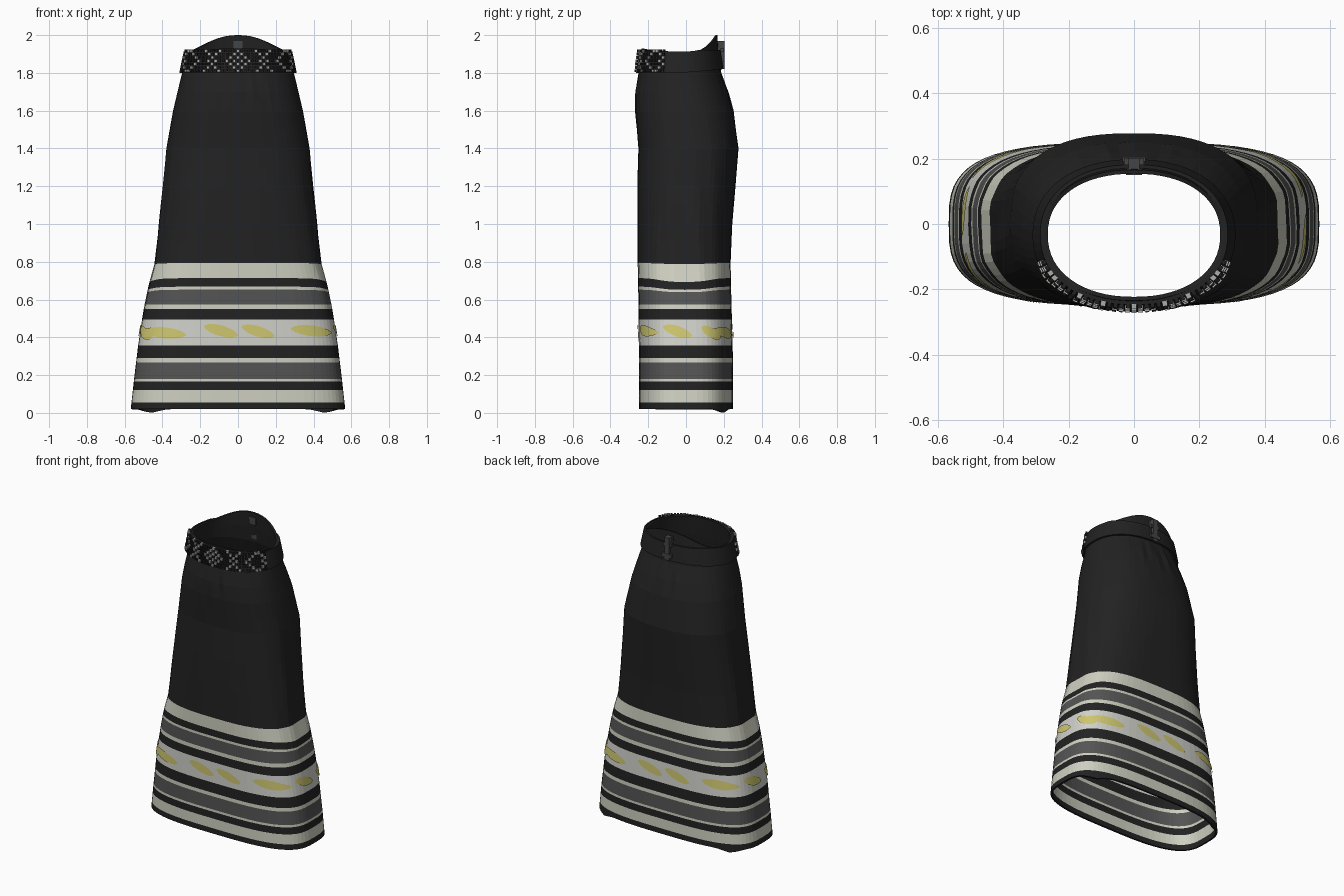
import bpy, bmesh, math
from math import sin, cos, pi
from mathutils import Vector, Matrix

if "Cube" in bpy.data.objects:
    bpy.data.objects.remove(bpy.data.objects["Cube"])


def material(name, rgb):
    m = bpy.data.materials.new(name)
    m.diffuse_color = (*rgb, 1)
    m.use_nodes = True
    m.node_tree.nodes["Principled BSDF"].inputs["Base Color"].default_value = m.diffuse_color
    return m


BLACK, CREAM, GREY, WHITE, YELLOW, BEAD, METAL = range(7)
MATS = [material("black cloth", (0.016, 0.016, 0.016)),
        material("cream stripe", (0.62, 0.63, 0.53)),
        material("grey stripe", (0.09, 0.09, 0.09)),
        material("white stripe", (0.64, 0.64, 0.60)),
        material("yellow motif", (0.62, 0.57, 0.16)),
        material("silver bead", (0.42, 0.42, 0.41)),
        material("dark metal", (0.06, 0.06, 0.06))]


def make(name, bm):
    me = bpy.data.meshes.new(name)
    bm.to_mesh(me)
    bm.free()
    for m in MATS:
        me.materials.append(m)
    ob = bpy.data.objects.new(name, me)
    bpy.context.collection.objects.link(ob)
    return ob


# Skirt sections: height, half width, front y, back y, squareness
SECTIONS = [(0.0, .570, -.250, .250, 3.2), (0.2, .548, -.250, .250, 3.2),
            (0.4, .523, -.250, .246, 3.2), (0.6, .490, -.252, .240, 3.1),
            (0.7, .472, -.254, .238, 3.0), (0.8, .440, -.256, .236, 2.9),
            (1.0, .420, -.258, .245, 2.7), (1.2, .397, -.258, .262, 2.6),
            (1.4, .378, -.252, .278, 2.5), (1.6, .343, -.268, .250, 2.4),
            (1.7, .320, -.266, .222, 2.3), (1.8, .296, -.250, .186, 2.2),
            (1.92, .274, -.235, .170, 2.2), (2.0, .268, -.235, .166, 2.2)]


def section(z):
    z = max(0.0, min(2.0, z))
    for a, b in zip(SECTIONS, SECTIONS[1:]):
        if z <= b[0]:
            f = (z - a[0]) / (b[0] - a[0])
            hw, yf, yb, n = [p + (q - p) * f for p, q in zip(a[1:], b[1:])]
            return hw, (yf + yb) / 2, (yb - yf) / 2, n


def surf(t, z, off=0.0):
    hw, yc, hd, n = section(z)
    c, s = cos(t), sin(t)
    return Vector((math.copysign(abs(c) ** (2 / n), c) * (hw + off),
                   yc + math.copysign(abs(s) ** (2 / n), s) * (hd + off), z))


def rim(t):
    # Waist edge: level in front, low at the sides, peaked at the back
    s = sin(t)
    return 1.91 + (.09 * s ** 3 if s > 0 else .02 * s * s)


SEG = 64


def loft(rows, bands):
    bm = bmesh.new()
    vs = [[bm.verts.new(p) for p in row] for row in rows]
    for i, band in enumerate(bands):
        for j in range(SEG):
            k = (j + 1) % SEG
            f = bm.faces.new((vs[i][j], vs[i][k], vs[i + 1][k], vs[i + 1][j]))
            f.material_index = band
    return bm


ANGLES = [2 * pi * j / SEG for j in range(SEG)]

# Stripes from hem upwards: lower edge and colour
STRIPES = [(.02, BLACK), (.055, CREAM), (.12, BLACK), (.165, CREAM), (.18, GREY),
           (.267, CREAM), (.29, BLACK), (.358, WHITE), (.495, BLACK), (.55, CREAM),
           (.575, GREY), (.652, CREAM), (.668, BLACK), (.713, CREAM)]
levels = STRIPES + [(z, BLACK) for z in
                    (.793, .9, 1.0, 1.1, 1.2, 1.3, 1.4, 1.5, 1.6, 1.65, 1.7, 1.75, 1.8)]


def cloth(t, z):
    if z == .02:  # hem sags at the rear corners
        z -= .02 * max(0, 1 - abs(abs(cos(t)) - .72) * 5) * (sin(t) > 0)
    side = cos(t) ** 8
    dz = -.022 * side * max(0, 1 - abs(z - .70) / .12)
    # Gathers under the belt, front and back, and soft folds at the sides
    gather = max(0, 1 - abs(z - 1.7) / .16) * abs(sin(t)) ** 10
    fold = max(0, 1 - abs(z - 1.0) / .7) * side
    off = .006 * gather * sin(t * 24 + z * 9) + .004 * fold * sin(t * 16 + z * 5)
    p = surf(t, z, off)
    p.z += dz
    return p


rows = [[cloth(t, z) for t in ANGLES] for z, _ in levels]
for f in (.5, 1):
    rows.append([surf(t, 1.8 + (rim(t) - 1.8) * f) for t in ANGLES])
skirt = make("skirt", loft(rows, [m for _, m in levels] + [BLACK]))
sol = skirt.modifiers.new("cloth thickness", "SOLIDIFY")
sol.thickness = .012
sol.offset = -1


# Belt wrapped round the waist
def belt_edges(t):
    s = sin(t)
    return 1.80 + .02 * max(0, s), min(rim(t) + .003, 1.922)


rows = []
for f, off in ((0, .002), (0, .015), (.5, .014), (1, .012), (1, .0)):
    rows.append([surf(t, lo + (hi - lo) * f, off)
                 for t in ANGLES for lo, hi in [belt_edges(t)]])
make("belt", loft(rows, [BLACK] * 4))


# Beadwork on the belt front: diamond in the middle, chevrons beside it
def bead_colour(k, r):
    k, r = abs(k), abs(r)
    if k <= 4:
        return BEAD if k + r in (1, 3) else BLACK
    return BEAD if (k - r) % 5 == 1 or (k + r) % 10 == 8 else BLACK


bm = bmesh.new()
# Even spacing along the belt, measured on a fine polyline
fine = [-pi / 2 + i * .002 for i in range(800)]
lengths = [0.0]
for a, b in zip(fine, fine[1:]):
    lengths.append(lengths[-1] + (surf(b, 1.865, .015) - surf(a, 1.865, .015)).length)
for k in range(-17, 18):
    i = min(range(len(fine)), key=lambda q: abs(lengths[q] - abs(k) * .0195))
    t = fine[i] if k >= 0 else -pi - fine[i]
    tangent = surf(t + .02, 1.865) - surf(t - .02, 1.865)
    turn = Matrix.Rotation(math.atan2(tangent.y, tangent.x), 4, 'Z')
    for r in range(-3, 4):
        col = bead_colour(k, r)
        size = .0155 if col == BEAD else .012
        p = surf(t, 1.864 + r * .0175, .017)
        new = bmesh.ops.create_cube(
            bm, size=size, matrix=Matrix.Translation(p) @ turn)
        for f in {f for v in new["verts"] for f in v.link_faces}:
            f.material_index = col
make("belt_beads", bm)

# Clasp at the back of the belt
bm = bmesh.new()
for x, y, z, sx, sy, sz in ((0, .185, 1.895, .035, .035, .15),
                            (0, .195, 1.85, .07, .02, .025),
                            (0, .190, 1.92, .06, .02, .02),
                            (0, .160, 1.945, .05, .02, .05)):
    new = bmesh.ops.create_cube(
        bm, size=1, matrix=Matrix.Translation((x, y, z)) @ Matrix.Diagonal((sx, sy, sz, 1)))
    for f in {f for v in new["verts"] for f in v.link_faces}:
        f.material_index = METAL
make("back_clasp", bm)


# Yellow leaf motifs laid on the white stripe
def front_angle(x, z):
    hw, _, _, n = section(z)
    return -math.acos(math.copysign(min(1, abs(x) / hw) ** (n / 2), x))


def side_angle(y, z):
    _, yc, hd, n = section(z)
    d = y - yc
    return math.asin(math.copysign(min(1, abs(d) / hd) ** (n / 2), d))


def leaf(bm, angle, turn, a0, z0, a1, z1):
    cols, n = [], 12
    for i in range(n + 1):
        u = i / n
        a, z = a0 + (a1 - a0) * u, z0 + (z1 - z0) * u
        h = .003 + .026 * max(0, sin(pi * u)) ** .6
        cols.append([bm.verts.new(surf(angle(a, .43) + turn, z + s * h, .005))
                     for s in (-1, 1)])
    for p, q in zip(cols, cols[1:]):
        bm.faces.new((p[0], q[0], q[1], p[1])).material_index = YELLOW


bm = bmesh.new()
for turn in (0, pi):
    for spec in ((-.50, .435, -.27, .412), (-.18, .458, 0, .412),
                 (.02, .455, .19, .408), (.28, .445, .49, .425)):
        leaf(bm, front_angle, turn, *spec)
    for spec in ((-.12, .455, .03, .41), (.08, .45, .18, .40)):
        leaf(bm, side_angle, turn, *spec)
make("leaf_motifs", bm)
